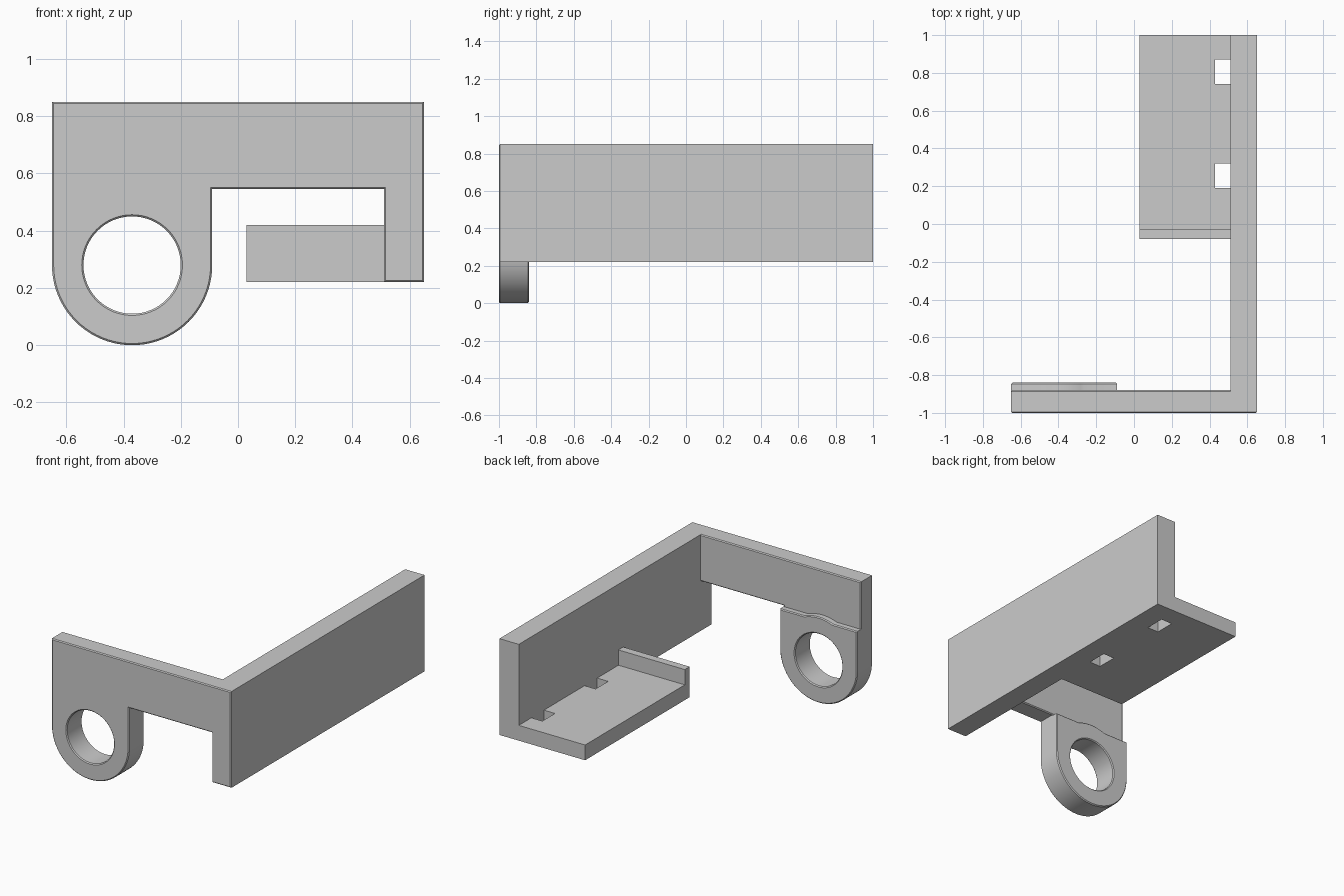
import bpy
from math import sin, cos, pi

cube = bpy.data.objects.get("Cube")
if cube:
    bpy.data.objects.remove(cube, do_unlink=True)

grey = bpy.data.materials.new("light_grey")
grey.use_nodes = True
COLOUR = (0.6, 0.6, 0.6, 1)
grey.diffuse_color = COLOUR
grey.node_tree.nodes["Principled BSDF"].inputs["Base Color"].default_value = COLOUR


def arc(cx, cy, r, start, end, steps):
    return [(cx + r * cos(start + (end - start) * i / steps),
             cy + r * sin(start + (end - start) * i / steps)) for i in range(steps + 1)]


def extrude(name, loops, low, high, upright=True, chamfer=0.0):
    """Extrude closed loops (outline plus holes) along y if upright, else along z."""
    curve = bpy.data.curves.new(name, 'CURVE')
    curve.dimensions = '2D'
    curve.fill_mode = 'BOTH'
    curve.extrude = (high - low) / 2 - chamfer
    curve.bevel_depth = chamfer
    curve.bevel_resolution = 0
    curve.offset = -chamfer
    for loop in loops:
        spline = curve.splines.new('POLY')
        spline.points.add(len(loop) - 1)
        for point, (u, v) in zip(spline.points, loop):
            point.co = (u, v, 0, 1)
        spline.use_cyclic_u = True
    curve.materials.append(grey)
    obj = bpy.data.objects.new(name, curve)
    bpy.context.collection.objects.link(obj)
    middle = (low + high) / 2
    if upright:
        obj.rotation_euler.x = pi / 2
        obj.location.y = middle
    else:
        obj.location.z = middle
    bpy.ops.object.select_all(action='DESELECT')
    obj.select_set(True)
    bpy.context.view_layer.objects.active = obj
    bpy.ops.object.convert(target='MESH')
    bpy.ops.object.mode_set(mode='EDIT')
    bpy.ops.mesh.select_all(action='SELECT')
    bpy.ops.mesh.remove_doubles(threshold=0.0002)
    bpy.ops.mesh.normals_make_consistent(inside=False)
    bpy.ops.object.mode_set(mode='OBJECT')
    bpy.ops.object.shade_smooth_by_angle(angle=pi / 6)
    return bpy.context.object


def box(x0, x1, z0, z1):
    return [(x0, z0), (x1, z0), (x1, z1), (x0, z1)]


# Shared dimensions
LUG_X, LUG_Z, LUG_R, HOLE_R = -0.37, 0.28, 0.28, 0.17
RIGHT, INNER, TOP, BASE, ARM = 0.65, 0.51, 0.85, 0.22, 0.545
hole = arc(LUG_X, LUG_Z, HOLE_R, 0, 2 * pi, 64)[:-1]
lug_bottom = arc(LUG_X, LUG_Z, LUG_R, pi, 2 * pi, 40)

# Front plate with rounded lug on one end and a leg on the other
extrude("front_plate",
        [lug_bottom + [(LUG_X + LUG_R, ARM), (INNER, ARM), (INNER, BASE),
                       (RIGHT, BASE), (RIGHT, TOP), (LUG_X - LUG_R, TOP)], hole],
        -1, -0.88, chamfer=0.006)

# Raised boss behind the lug, its top edge swelling round the hole
swell = arc(LUG_X, LUG_Z, LUG_R, 0.38 * pi, 0.62 * pi, 12)
extrude("lug_boss",
        [lug_bottom + [(LUG_X + LUG_R, ARM - 0.005)] + swell
         + [(LUG_X - LUG_R, ARM - 0.005)], hole],
        -0.92, -0.84, chamfer=0.006)

# Long side wall
extrude("side_wall", [box(INNER, RIGHT, BASE, TOP)], -0.95, 1)

# Shelf with two slots against the wall
outline = [(0.03, -0.08), (INNER, -0.08)]
for y0, y1 in ((0.19, 0.32), (0.74, 0.87)):
    outline += [(INNER, y0), (0.43, y0), (0.43, y1), (INNER, y1)]
outline += [(INNER, 1), (0.03, 1)]
extrude("shelf", [outline], BASE, 0.32, upright=False)

# Upturned lip at the shelf end
extrude("shelf_lip", [box(0.03, INNER, 0.32, 0.42)], -0.08, -0.03)
